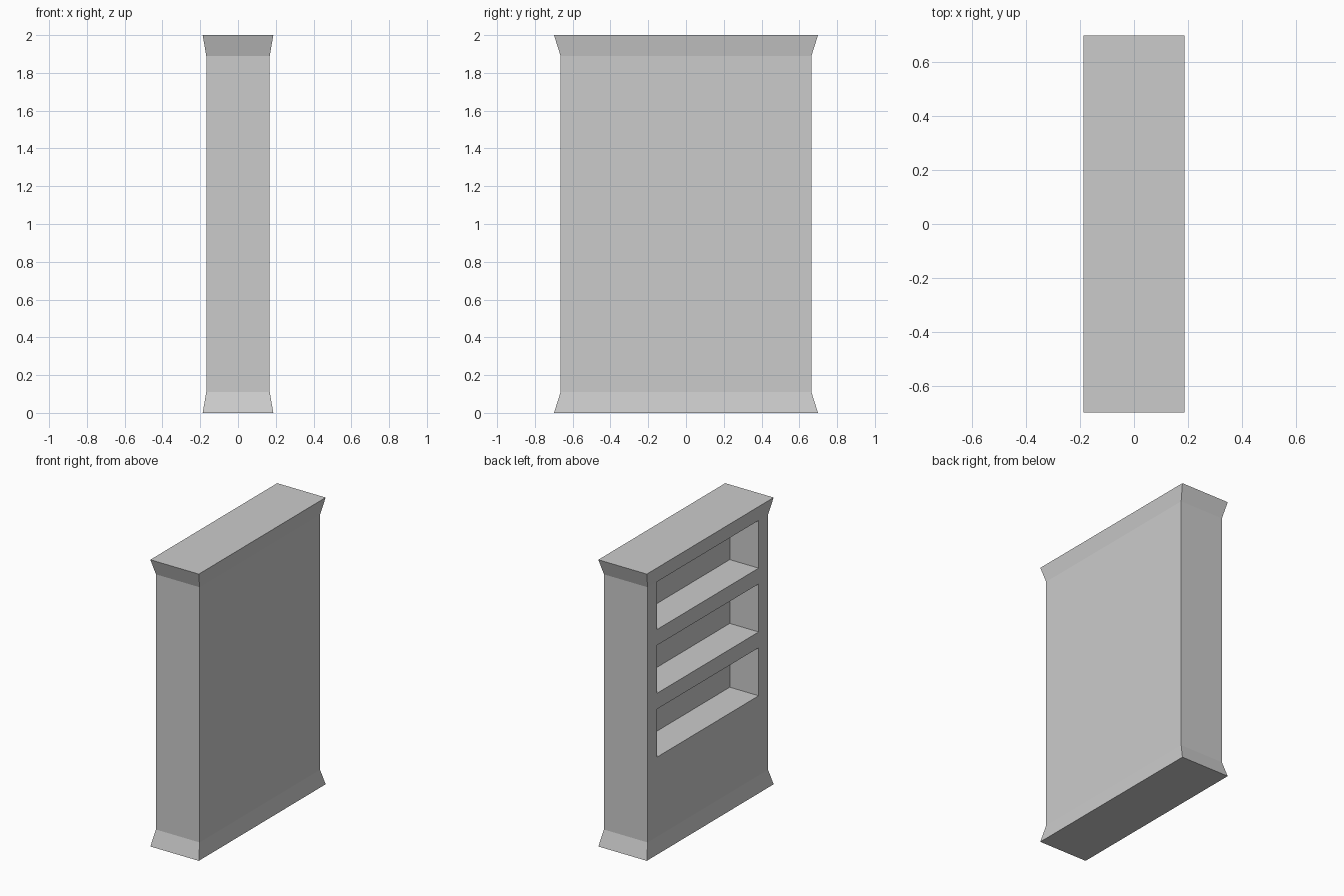
import bpy, bmesh

if "Cube" in bpy.data.objects:
    bpy.data.objects.remove(bpy.data.objects["Cube"])

HALF_X, HALF_Y = 0.187, 0.699      # flared plinth and crown
BODY_X, BODY_Y = 0.168, 0.664      # straight case
FLARE, HEIGHT = 0.11, 2.0
CELL = (HEIGHT - 2 * FLARE) / 4    # four tiers, lowest one closed
SHELF, DEPTH, NICHE_Y = 0.11, 0.223, 0.561


def make_object(name, bm):
    bmesh.ops.recalc_face_normals(bm, faces=bm.faces)
    mesh = bpy.data.meshes.new(name)
    bm.to_mesh(mesh)
    bm.free()
    obj = bpy.data.objects.new(name, mesh)
    bpy.context.collection.objects.link(obj)
    return obj


def loft(bm, rings):
    """Stack rectangles (half x, half y, z, centre x) into a closed solid."""
    loops = [[bm.verts.new((cx + sx * hx, sy * hy, z))
              for sx, sy in ((-1, -1), (1, -1), (1, 1), (-1, 1))]
             for hx, hy, z, cx in rings]
    for low, high in zip(loops, loops[1:]):
        for i in range(4):
            j = (i + 1) % 4
            bm.faces.new((low[i], low[j], high[j], high[i]))
    bm.faces.new(loops[0][::-1])
    bm.faces.new(loops[-1])


# Case with flared plinth and crown
bm = bmesh.new()
loft(bm, [(HALF_X, HALF_Y, 0, 0), (BODY_X, BODY_Y, FLARE, 0),
          (BODY_X, BODY_Y, HEIGHT - FLARE, 0), (HALF_X, HALF_Y, HEIGHT, 0)])
bookcase = make_object("bookcase", bm)

# Three shelf openings cut into the -x side
bm = bmesh.new()
back = -BODY_X + DEPTH
front = -0.3
for tier in (1, 2, 3):
    base = FLARE + tier * CELL
    half, mid = (back - front) / 2, (back + front) / 2
    top = base + CELL
    if tier == 3:
        # stay just under the crown, and only reach as far as the case front
        top -= 0.002
        front = -BODY_X - 0.0002
        half, mid = (back - front) / 2, (back + front) / 2
    loft(bm, [(half, NICHE_Y, base + SHELF, mid), (half, NICHE_Y, top, mid)])
cutter = make_object("shelf_opening_cutter", bm)
cutter.hide_render = True

cut = bookcase.modifiers.new("shelf_openings", 'BOOLEAN')
cut.operation = 'DIFFERENCE'
cut.solver = 'EXACT'
cut.object = cutter

# Apply the cut and discard the helper
bpy.context.view_layer.objects.active = bookcase
bpy.ops.object.modifier_apply(modifier=cut.name)
bpy.data.objects.remove(cutter)
